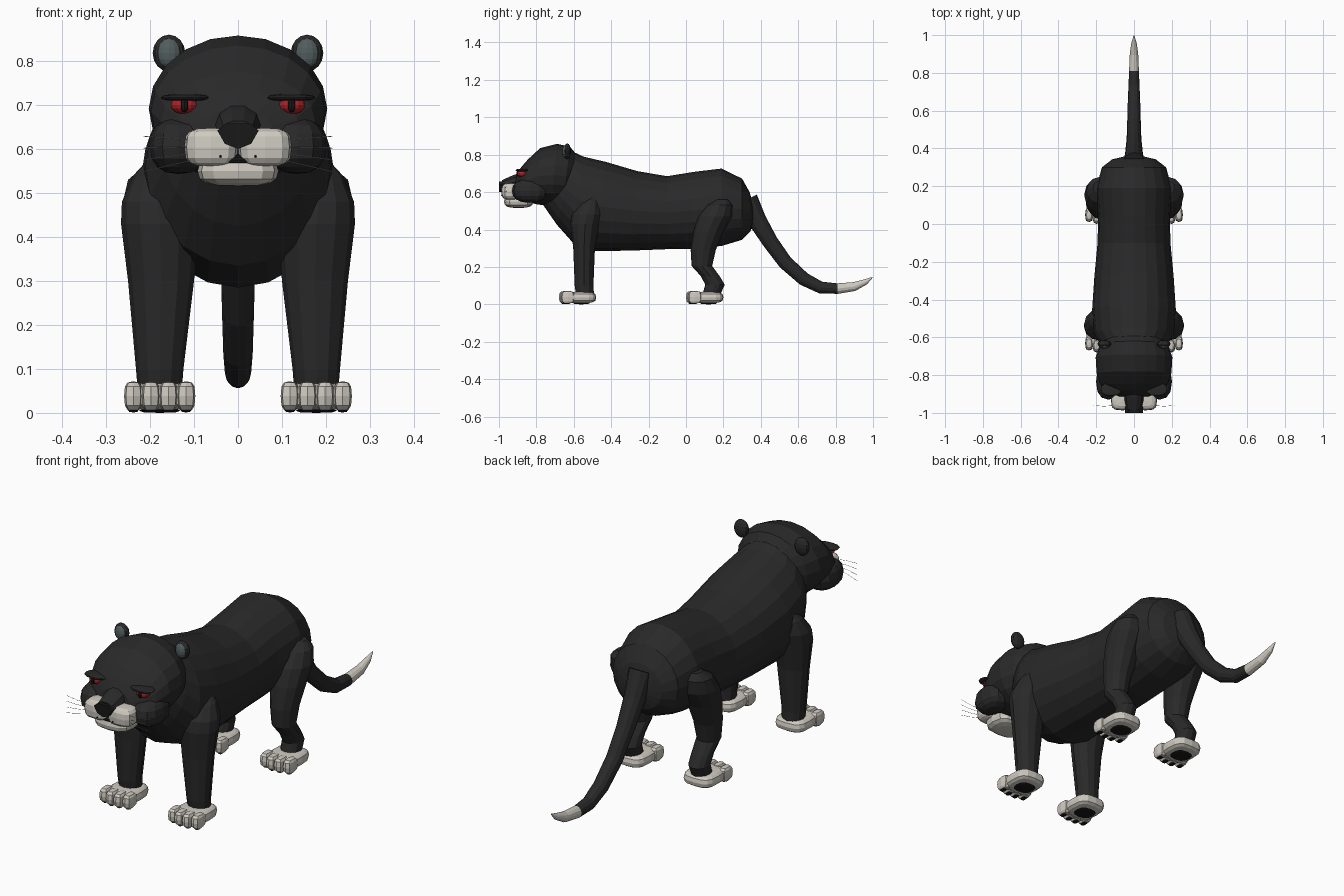
import bpy, bmesh, math
from mathutils import Vector as V


def mat(name, r, g, b):
    m = bpy.data.materials.new(name)
    m.diffuse_color = (r, g, b, 1)
    return m


FUR = mat("black_fur", 0.022, 0.022, 0.023)
CREAM = mat("cream", 0.62, 0.59, 0.53)
RED = mat("red_eye", 0.42, 0.015, 0.02)
SLATE = mat("slate_inner_ear", 0.085, 0.11, 0.11)
DARK = mat("dark_skin", 0.010, 0.009, 0.010)


def finish(name, bm, mats):
    bmesh.ops.recalc_face_normals(bm, faces=bm.faces)
    me = bpy.data.meshes.new(name)
    bm.to_mesh(me)
    bm.free()
    ob = bpy.data.objects.new(name, me)
    bpy.context.collection.objects.link(ob)
    for m in mats:
        me.materials.append(m)
    return ob


def loft(name, rings, n, *mats):
    """Skin elliptical rings given as (centre, half axis u, half axis v)."""
    bm = bmesh.new()
    loops = []
    for c, u, v in rings:
        angs = [2 * math.pi * i / n for i in range(n)]
        loops.append([bm.verts.new(c + u * math.cos(a) + v * math.sin(a)) for a in angs])
    for a, b in zip(loops, loops[1:]):
        for i in range(n):
            j = (i + 1) % n
            bm.faces.new((a[i], a[j], b[j], b[i]))
    bm.faces.new(loops[0])
    bm.faces.new(loops[-1])
    return finish(name, bm, mats)


def spans(rows):
    """Rings from (top y, top z, bottom y, bottom z, half width)."""
    out = []
    for ty, tz, by, bz, w in rows:
        top, bot = V((0, ty, tz)), V((0, by, bz))
        out.append(((top + bot) / 2, V((w, 0, 0)), (top - bot) / 2))
    return out


def flat_rings(s, rows):
    """Horizontal leg rings from (x, y, z, half x, half y)."""
    return [(V((s * x, y, z)), V((rx, 0, 0)), V((0, ry, 0))) for x, y, z, rx, ry in rows]


def blob(name, c, r, m, e=1.0, seg=12, rows=8):
    """Ellipsoid, made boxier when e is below 1."""
    bm = bmesh.new()
    bmesh.ops.create_uvsphere(bm, u_segments=seg, v_segments=rows, radius=1)
    for v in bm.verts:
        v.co = V([c[i] + r[i] * math.copysign(abs(v.co[i]) ** e if abs(v.co[i]) > 1e-5 else 0, v.co[i])
                  for i in range(3)])
    return finish(name, bm, [m])


# Torso and neck
loft("torso", spans([
    (-0.62, 0.815, -0.77, 0.54, 0.13), (-0.59, 0.81, -0.69, 0.425, 0.175),
    (-0.55, 0.79, -0.61, 0.335, 0.21), (-0.43, 0.762, -0.49, 0.285, 0.222),
    (-0.26, 0.712, -0.30, 0.287, 0.21), (-0.10, 0.685, -0.10, 0.295, 0.193),
    (0.04, 0.708, 0.03, 0.297, 0.19), (0.19, 0.726, 0.19, 0.312, 0.2),
    (0.30, 0.672, 0.30, 0.345, 0.17), (0.34, 0.60, 0.345, 0.39, 0.115),
    (0.36, 0.53, 0.36, 0.44, 0.04)]), 20, FUR)

# Head
loft("head", spans([
    (-0.585, 0.80, -0.61, 0.58, 0.13), (-0.62, 0.843, -0.66, 0.53, 0.18),
    (-0.69, 0.858, -0.72, 0.525, 0.203), (-0.78, 0.835, -0.80, 0.535, 0.198),
    (-0.845, 0.775, -0.86, 0.55, 0.175), (-0.88, 0.735, -0.895, 0.555, 0.14),
    (-0.905, 0.695, -0.925, 0.57, 0.08)]), 20, FUR)

# Muzzle bridge, chin and nose
loft("nose_bridge", spans([(-0.86, 0.715, -0.86, 0.62, 0.055),
                           (-0.93, 0.69, -0.93, 0.61, 0.05),
                           (-0.985, 0.665, -0.975, 0.61, 0.042)]), 10, FUR)
blob("chin", (0, -0.895, 0.55), (0.092, 0.078, 0.035), CREAM, 0.7)
blob("mouth_line", (0, -0.93, 0.575), (0.07, 0.043, 0.012), DARK, 0.7)
bm = bmesh.new()
outline = [(-0.047, 0.642), (-0.028, 0.658), (0.028, 0.658), (0.047, 0.642),
           (0.03, 0.612), (0, 0.6), (-0.03, 0.612)]
front = bm.faces.new([bm.verts.new((x, -1.0, z)) for x, z in outline])
back = bmesh.ops.extrude_face_region(bm, geom=[front])["geom"]
bmesh.ops.translate(bm, verts=[g for g in back if isinstance(g, bmesh.types.BMVert)], vec=(0, 0.06, 0))
finish("nose", bm, [DARK])

# Tail with pale tip
path = [(0.325, 0.56), (0.38, 0.45), (0.45, 0.335), (0.53, 0.225), (0.63, 0.135),
        (0.72, 0.09), (0.81, 0.084), (0.90, 0.095), (0.96, 0.12), (0.998, 0.145)]
radii = [0.06, 0.05, 0.042, 0.039, 0.036, 0.032, 0.028, 0.024, 0.015, 0.002]
rings = []
for i, (y, z) in enumerate(path):
    a, b = path[max(i - 1, 0)], path[min(i + 1, len(path) - 1)]
    d = V((0, b[0] - a[0], b[1] - a[1])).normalized()
    rings.append((V((0, y, z)), V((radii[i] * 0.93, 0, 0)), V((0, -d.z, d.y)) * radii[i]))
tail = loft("tail", rings, 12, FUR, CREAM)
for p in tail.data.polygons:
    p.material_index = int(p.center.y > 0.81)


def paw(label, s, y):
    blob(label + "_paw", (s * 0.178, y + 0.012, 0.037), (0.076, 0.088, 0.031), CREAM, 0.6, 16)
    for k in range(4):
        x = 0.118 + 0.04 * k
        reach = 0.01 if k in (1, 2) else 0
        blob(f"{label}_toe_{k + 1}", (s * x, y - 0.052 - reach, 0.038),
             (0.021, 0.038, 0.034), CREAM, 0.65, 8, 6)
        blob(f"{label}_toe_pad_{k + 1}", (s * x, y - 0.058 - reach, 0.006),
             (0.012, 0.018, 0.005), DARK, 0.8, 8, 4)
    blob(label + "_sole_pad", (s * 0.178, y + 0.02, 0.005), (0.048, 0.045, 0.005), DARK, 0.8, 12, 4)


for s, side in ((-1, "right"), (1, "left")):
    # Front leg
    loft(f"{side}_front_leg", flat_rings(s, [
        (0.178, -0.54, 0.05, 0.05, 0.048), (0.178, -0.545, 0.10, 0.054, 0.05),
        (0.175, -0.545, 0.30, 0.075, 0.058), (0.178, -0.54, 0.43, 0.088, 0.078),
        (0.182, -0.53, 0.48, 0.082, 0.08), (0.188, -0.51, 0.54, 0.05, 0.05),
        (0.19, -0.50, 0.565, 0.025, 0.025)]), 12, FUR)
    paw(f"{side}_front", s, -0.58)
    # Hind leg with bent hock
    loft(f"{side}_hind_leg", flat_rings(s, [
        (0.178, 0.135, 0.05, 0.045, 0.048), (0.178, 0.155, 0.105, 0.046, 0.052),
        (0.178, 0.13, 0.15, 0.047, 0.05), (0.178, 0.085, 0.205, 0.052, 0.055),
        (0.178, 0.092, 0.29, 0.062, 0.067), (0.178, 0.12, 0.39, 0.078, 0.08),
        (0.18, 0.155, 0.47, 0.084, 0.09), (0.185, 0.18, 0.53, 0.065, 0.068),
        (0.185, 0.195, 0.56, 0.03, 0.03)]), 12, FUR)
    paw(f"{side}_hind", s, 0.1)
    # Cheek, muzzle pad and whisker dot
    blob(f"{side}_cheek", (s * 0.135, -0.835, 0.607), (0.066, 0.095, 0.064), FUR, 0.85)
    blob(f"{side}_muzzle", (s * 0.061, -0.935, 0.604), (0.061, 0.052, 0.044), CREAM, 0.6)
    blob(f"{side}_muzzle_dot", (s * 0.04, -0.985, 0.583), (0.003, 0.004, 0.003), DARK, 1, 6, 4)
    # Eye, pupil and brow
    blob(f"{side}_eye", (s * 0.122, -0.875, 0.70), (0.031, 0.028, 0.021), RED)
    blob(f"{side}_pupil", (s * 0.122, -0.899, 0.70), (0.009, 0.008, 0.017), DARK, 1, 8, 6)
    blob(f"{side}_brow", (s * 0.12, -0.875, 0.717), (0.056, 0.036, 0.008), FUR, 0.8)
    # Ear with inset inner face
    blob(f"{side}_ear", (s * 0.157, -0.635, 0.818), (0.037, 0.02, 0.042), FUR)
    blob(f"{side}_inner_ear", (s * 0.157, -0.645, 0.818), (0.027, 0.016, 0.034), SLATE)
    # Whiskers
    for k in range(4):
        z0, z1 = 0.575 + 0.015 * k, 0.548 + 0.027 * k
        loft(f"{side}_whisker_{k + 1}", [
            (V((s * x, y, z)), V((0, 0.0008, 0)), V((0, 0, 0.0008)))
            for x, y, z in ((0.10, -0.96, z0), (0.16, -0.965, (z0 + z1) / 2), (0.215, -0.96, z1))],
            4, CREAM)
